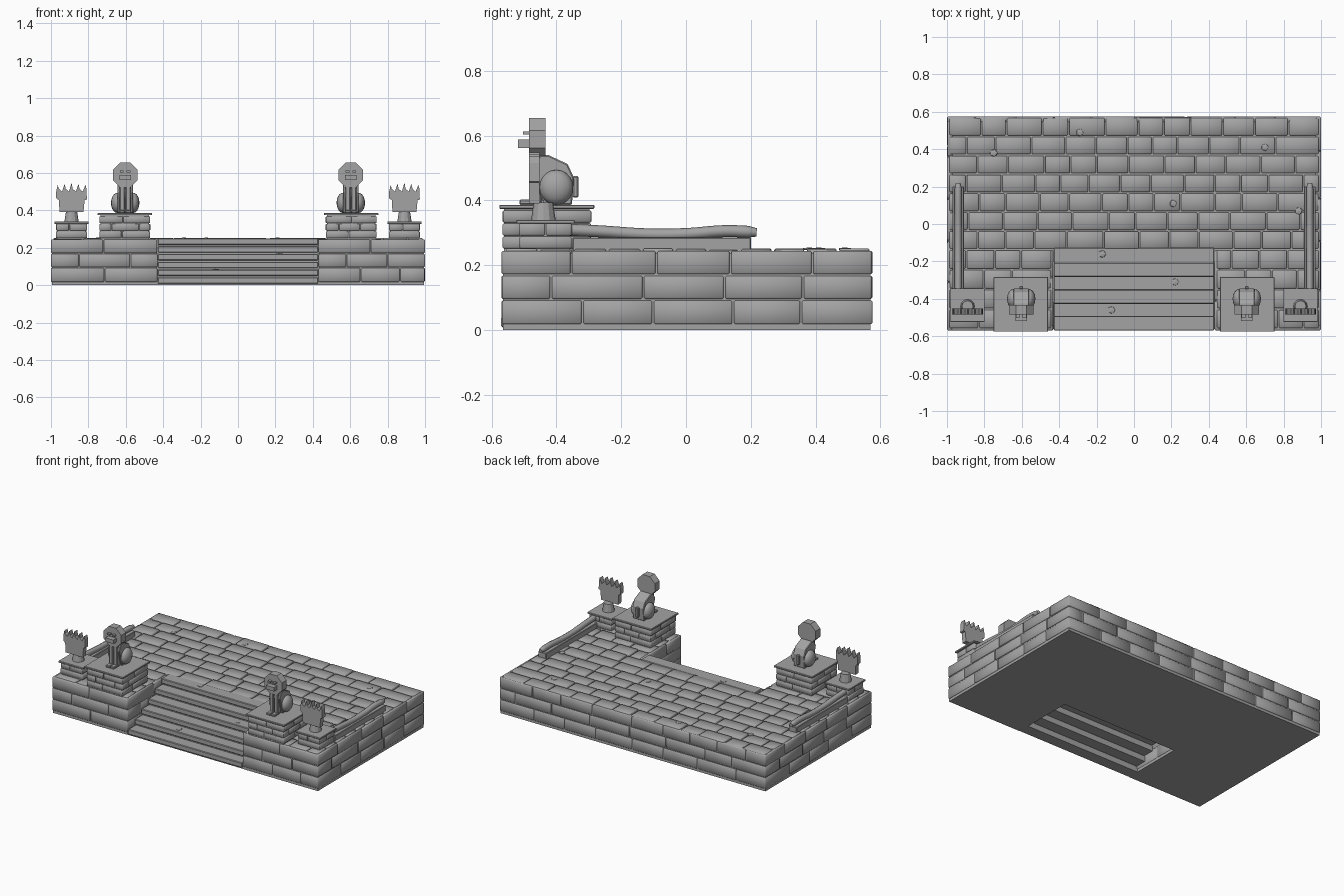
import bpy, bmesh, math, random
from mathutils import Matrix, Vector

if "Cube" in bpy.data.objects:
    bpy.data.objects.remove(bpy.data.objects["Cube"])
random.seed(4)


def material(name, v):
    m = bpy.data.materials.new(name)
    m.diffuse_color = (v, v, v, 1)
    m.use_nodes = True
    m.node_tree.nodes["Principled BSDF"].inputs["Base Color"].default_value = m.diffuse_color
    return m


STONE = material("grey_stone", 0.37)
MORTAR = STONE


def box(bm, x0, x1, y0, y1, z0, z1):
    c = Vector(((x0 + x1) / 2, (y0 + y1) / 2, (z0 + z1) / 2))
    s = (abs(x1 - x0), abs(y1 - y0), abs(z1 - z0), 1)
    bmesh.ops.create_cube(bm, size=1, matrix=Matrix.Translation(c) @ Matrix.Diagonal(s))


def prism(bm, pts, axis, a, b):
    """Extrude a 2D outline along x or y between a and b."""
    place = (lambda p, d: (d, p[0], p[1])) if axis == 'x' else (lambda p, d: (p[0], d, p[1]))
    v = [[bm.verts.new(place(p, d)) for p in pts] for d in (a, b)]
    bm.faces.new(v[0])
    bm.faces.new(v[1][::-1])
    n = len(pts)
    for i in range(n):
        j = (i + 1) % n
        bm.faces.new((v[0][j], v[0][i], v[1][i], v[1][j]))


def finish(bm, name, mat, bevel=0, smooth=False):
    bmesh.ops.recalc_face_normals(bm, faces=bm.faces)
    me = bpy.data.meshes.new(name)
    bm.to_mesh(me)
    bm.free()
    me.materials.append(mat)
    ob = bpy.data.objects.new(name, me)
    bpy.context.collection.objects.link(ob)
    if smooth:
        me.polygons.foreach_set("use_smooth", [True] * len(me.polygons))
    if bevel:
        m = ob.modifiers.new("worn_edges", 'BEVEL')
        m.width, m.segments, m.limit_method = bevel, 1, 'ANGLE'
    return ob


def splits(a, b, length, offset):
    """Uneven staggered brick ends between a and b."""
    cuts, t = [a], a + length * (0.55 if offset else 1) * random.uniform(.85, 1.15)
    while t < b - length * 0.4:
        cuts.append(t)
        t += length * random.uniform(.8, 1.2)
    cuts.append(b)
    return list(zip(cuts, cuts[1:]))


def wall(bm, p, q, courses, length, t=0.03, gap=0.003):
    """Brick courses along p-q; the outline runs anticlockwise, bricks go inward."""
    p, q = Vector(p), Vector(q)
    d = (q - p).normalized()
    n = Vector((-d.y, d.x))
    for k, (z0, z1) in enumerate(courses):
        for a, b in splits(0, (q - p).length, length, k % 2):
            u = p + d * (a + gap)
            w = p + d * (b - gap) + n * t
            u = u + n * random.uniform(0, .002)
            box(bm, min(u.x, w.x), max(u.x, w.x), min(u.y, w.y), max(u.y, w.y), z0, z1)


def rect(x0, x1, y0, y1):
    c = [(x0, y0), (x1, y0), (x1, y1), (x0, y1)]
    return list(zip(c, c[1:] + c[:1]))


# platform core
bm = bmesh.new()
box(bm, -.994, .994, -.14, .569, 0, .238)
for s in (-1, 1):
    box(bm, s * .434, s * .994, -.564, -.14, 0, .238)
finish(bm, "platform_core", MORTAR)

# outer brick walls
bm = bmesh.new()
levels = [(.018, .091), (.096, .167), (.172, .244)]
outline = [(.43, -.14), (.43, -.57), (1, -.57), (1, .575), (-1, .575), (-1, -.57), (-.43, -.57), (-.43, -.14)]
# this outline is walked so that the inside of the platform lies on the left
for p, q in zip(outline, outline[1:]):
    wall(bm, p, q, levels, .25)
finish(bm, "wall_bricks", STONE, .004, True)

# paving rows
bm = bmesh.new()
for k in range(11):
    if k < 7:
        y1, h, spans = .567 - k * .101, .101, [(-.99, .99)]
    else:
        y1, h, spans = -.14 - (k - 7) * .106, .106, [(-.99, -.44), (.44, .99)]
    for a, b in spans:
        for x0, x1 in splits(a, b, .165, k % 2):
            box(bm, x0 + .004, x1 - .004, y1 - h + .008, y1 - .001, .215, random.uniform(.246, .252))
finish(bm, "paving_stones", STONE, .004, True)

# stairs: treads over recessed risers
treads, risers = bmesh.new(), bmesh.new()
H, D = .25 / 6, .43 / 6
for i in range(6):
    z, y = H * (i + 1), -.57 + D * i
    box(treads, -.428, .428, y, y + D + .014, z - .034, z)
    box(risers, -.434, .434, y + .008, y + D + .014, z - H, z - .006)
finish(treads, "stair_treads", STONE, .004)
finish(risers, "stair_risers", MORTAR)

# loose pebbles
bm = bmesh.new()
for x, y, z in [(-.75, .38, .25), (-.29, .49, .25), (.21, .11, .25), (.7, .41, .25), (-.94, -.2, .25),
                (.88, .07, .25), (-.17, -.16, .25), (.22, -.31, .166), (-.12, -.46, .083)]:
    bmesh.ops.create_icosphere(bm, subdivisions=1, radius=1,
                               matrix=Matrix.Translation((x, y, z)) @ Matrix.Diagonal((.022, .022, .005, 1)))
finish(bm, "pebbles", STONE)


def pedestal(name, x0, x1, y0, y1, courses, cap_top, lip):
    core, bricks, cap = bmesh.new(), bmesh.new(), bmesh.new()
    top = .25 + .04 * courses
    box(core, x0 + .006, x1 - .006, y0 + .006, y1 - .006, .24, top + .005)
    lv = [(.252 + .04 * i, .288 + .04 * i) for i in range(courses)]
    for p, q in rect(x0, x1, y0, y1):
        wall(bricks, p, q, lv, .13, .02, .002)
    box(cap, x0 - lip, x1 + lip, y0 - lip, y1 + lip, cap_top - .012, cap_top)
    finish(core, name + "_core", MORTAR)
    finish(bricks, name + "_bricks", STONE, .003, True)
    finish(cap, name + "_cap", STONE, .002)


def guardian(side, cx):
    """Seated stone lion facing the front."""
    bm = bmesh.new()
    prism(bm, [(-.475, .50), (-.45, .54), (-.425, .54), (-.365, .512), (-.346, .47), (-.352, .386),
               (-.44, .386)], 'x', cx - .042, cx + .042)
    box(bm, cx - .01, cx + .01, -.35, -.332, .408, .475)                 # tail
    for s in (-1, 1):
        x = cx + s * .0165
        box(bm, x - .014, x + .014, -.48, -.445, .386, .53)              # front leg
        box(bm, x - .015, x + .015, -.514, -.45, .386, .402)             # paw
    finish(bm, side + "_lion_body", STONE, .004)
    bm = bmesh.new()
    for s in (-1, 1):
        bmesh.ops.create_uvsphere(bm, u_segments=16, v_segments=10, radius=1, matrix=Matrix.Translation(
            (cx + s * .042, -.40, .44)) @ Matrix.Diagonal((.034, .052, .054, 1)))
    finish(bm, side + "_lion_haunches", STONE, 0, True)
    bm = bmesh.new()
    octagon = [(cx + .071 * math.cos(math.radians(22.5 + 45 * i)),
                .589 + .071 * math.sin(math.radians(22.5 + 45 * i))) for i in range(8)]
    prism(bm, octagon, 'y', -.485, -.434)
    box(bm, cx - .03, cx + .03, -.518, -.48, .562, .588)                 # muzzle
    for s in (-1, 1):
        box(bm, cx + s * .008, cx + s * .028, -.503, -.48, .603, .613)   # brow
    finish(bm, side + "_lion_head", STONE)


def claw(side, cx):
    """Upright fan of spikes on a short tapered foot."""
    bm = bmesh.new()
    pts = [(-.064, .39), (.064, .39), (.07, .455), (.082, .458)]
    for i in range(5):
        x = .074 - .037 * i
        pts += [(x + .006, .515), (x, .548 - .006 * abs(i - 2)), (x - .014, .50)]
    pts = pts[:-1] + [(-.082, .50), (-.082, .465), (-.068, .455)]
    prism(bm, [(cx + x, z) for x, z in pts], 'y', -.485, -.452)
    finish(bm, side + "_spiked_fan", STONE)
    bm = bmesh.new()
    bmesh.ops.create_cone(bm, cap_ends=True, segments=12, radius1=.038, radius2=.03, depth=.055,
                          matrix=Matrix.Translation((cx, -.44, .366)))
    finish(bm, side + "_fan_foot", STONE)


def rail(side, cx):
    """Low kerb carrying a wavy round rail."""
    bm = bmesh.new()
    box(bm, cx - .03, cx + .03, -.35, .2, .24, .286)
    finish(bm, side + "_kerb", STONE, .003)
    cu = bpy.data.curves.new(side + "_rail", 'CURVE')
    cu.dimensions, cu.bevel_depth, cu.bevel_resolution, cu.use_fill_caps = '3D', .0185, 2, True
    sp = cu.splines.new('BEZIER')
    path = [(-.36, .309), (-.26, .304), (-.12, .295), (.0, .296), (.12, .305), (.19, .303), (.218, .301)]
    sp.bezier_points.add(len(path) - 1)
    for bp, (y, z) in zip(sp.bezier_points, path):
        bp.co = (cx, y, z)
        bp.handle_left_type = bp.handle_right_type = 'AUTO'
    sp.bezier_points[-1].radius = .7
    sp.resolution_u = 5
    cu.materials.append(STONE)
    bpy.context.collection.objects.link(bpy.data.objects.new(side + "_rail", cu))


# both sides of the stairs
for side, s in (("left", -1), ("right", 1)):
    cx, px = s * .605, s * .89
    pedestal(side + "_lion_pedestal", cx - .136, cx + .136, -.567, -.292, 3, .386, .009)
    guardian(side, s * .603)
    pedestal(side + "_corner_pillar", px - .084, px + .084, -.515, -.352, 2, .34, .008)
    claw(side, px)
    rail(side, s * .94)
